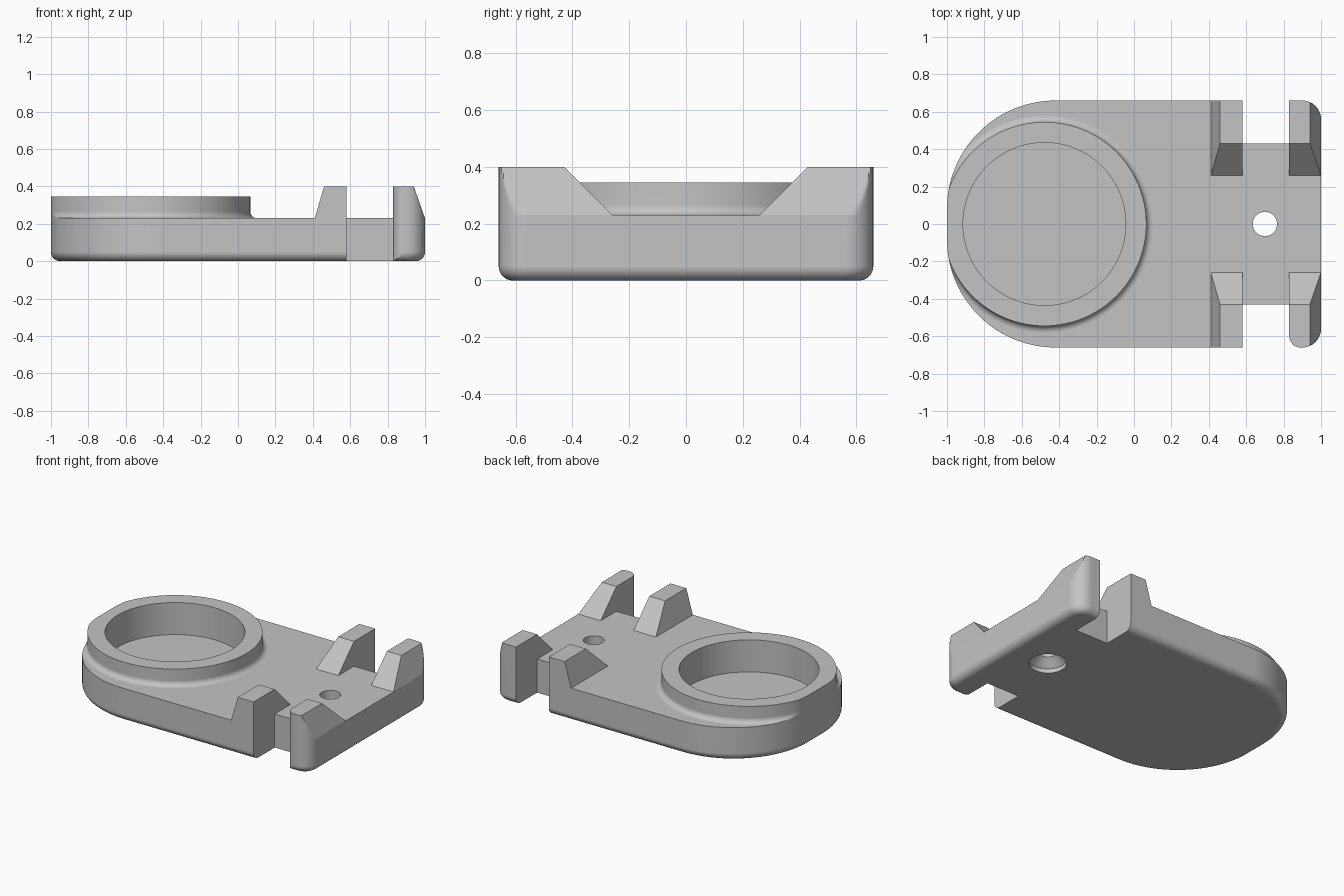
import bpy, bmesh
from math import cos, sin, sqrt, radians

cube = bpy.data.objects.get("Cube")
if cube:
    bpy.data.objects.remove(cube)

grey = bpy.data.materials.new("plain grey")
grey.use_nodes = True
grey.diffuse_color = (0.55, 0.55, 0.55, 1)
grey.node_tree.nodes["Principled BSDF"].inputs["Base Color"].default_value = (0.55, 0.55, 0.55, 1)

HALF_W, DECK, TOP = 0.66, 0.23, 0.40
RING_X, FLOOR = -0.479, 0.125
ROUND = 0.05


def arc(cx, cy, r, start, end, steps):
    angles = [radians(start + (end - start) * i / steps) for i in range(steps + 1)]
    return [(cx + r * cos(a), cy + r * sin(a)) for a in angles]


def circle(cx, r, sides):
    return arc(cx, 0, r, 0, 360, sides)[:-1]


def skin(bm, layers):
    """Add a tube of quads through (outline, z) layers; return its vertex rings."""
    rings = [[bm.verts.new((x, y, z)) for x, y in pts] for pts, z in layers]
    for low, high in zip(rings, rings[1:]):
        bridge(bm, low, high)
    return rings


def bridge(bm, low, high):
    for i in range(len(low)):
        j = (i + 1) % len(low)
        bm.faces.new((low[i], low[j], high[j], high[i]))


def fill(bm, *loops):
    """Fill a flat region whose later loops are holes."""
    edges = [bm.edges.get((a, b)) for loop in loops for a, b in zip(loop, loop[1:] + loop[:1])]
    bmesh.ops.triangle_fill(bm, edges=edges, use_beauty=True)


def finish(name, bm):
    bmesh.ops.recalc_face_normals(bm, faces=bm.faces[:])
    mesh = bpy.data.meshes.new(name)
    bm.to_mesh(mesh)
    bm.free()
    mesh.materials.append(grey)
    ob = bpy.data.objects.new(name, mesh)
    bpy.context.collection.objects.link(ob)
    bpy.ops.object.select_all(action='DESELECT')
    ob.select_set(True)
    bpy.context.view_layer.objects.active = ob
    bpy.ops.object.shade_smooth_by_angle(angle=radians(28))
    ob.modifiers.new("even_shading", 'WEIGHTED_NORMAL').keep_sharp = True


def body_outline(inset):
    """Plan of the body with both side notches, shrunk for the rounded bottom rim."""
    h = HALF_W - inset
    front_corner = [(x, max(y, -h)) for x, y in arc(0.89, -0.60, 0.06, 180, 270, 8)]
    return (arc(0.9, 0.56, 0.1 - inset, 0, 90, 12)
            + [(0.83, h), (0.83, 0.43), (0.58, 0.43), (0.58, h)]
            + arc(-0.42, 0.08, 0.58 - inset, 90, 180, 32)
            + arc(-0.42, -0.08, 0.58 - inset, 180, 270, 32)
            + [(0.58, -h), (0.58, -0.43), (0.83, -0.43)]
            + front_corner
            + arc(0.9, -0.56, 0.1 - inset, 270, 360, 12))


# Body: rounded bottom rim, pocket and countersunk screw hole
bm = bmesh.new()
layers = []
for step in range(9):
    a = radians(90 * step / 8)
    layers.append((body_outline(ROUND * (1 - sin(a))), ROUND * (1 - cos(a))))
walls = skin(bm, layers + [(body_outline(0), DECK)])
hole = skin(bm, [(circle(0.70, r, 48), z) for r, z in
                 [(0.118, 0), (0.118, 0.03), (0.065, 0.085), (0.065, DECK)]])
pocket = skin(bm, [(circle(RING_X, 0.45, 96), z) for z in (FLOOR, DECK)])
fill(bm, walls[0], hole[0])
fill(bm, walls[-1], hole[-1], pocket[-1])
bm.faces.new(pocket[0])
finish("mount_body", bm)


# Ring with a filleted foot, trimmed to the round end of the body
def trim(point):
    x, y = point
    bulge = max(abs(y) - 0.08, 0)
    return max(x, -0.42 - sqrt(0.58 ** 2 - bulge ** 2)), y


bm = bmesh.new()
profile = arc(0.58, 0.265, 0.035, 270, 180, 8) + [(0.545, 0.345), (0.435, 0.345), (0.435, FLOOR)]
rings = skin(bm, [([trim(p) for p in circle(RING_X, r, 128)], z) for r, z in profile])
bridge(bm, rings[-1], rings[0])
finish("ring", bm)


# Prongs: tapered blocks either side of each notch
def inner_section(drop, side):
    x, y = 0.46 - 0.29 * drop, 0.43 - drop
    return [(x, y), (0.58, y), (0.58, HALF_W), (x, HALF_W)]


def outer_section(drop, side):
    x, y = 0.94 + 0.35 * drop, 0.43 - drop
    corner = [(min(px, x), py) for px, py in arc(0.9, 0.56, 0.1, 0, 90, 24)]
    edge = [(0.83, HALF_W)] if side > 0 else arc(0.89, 0.60, 0.06, 90, 180, 8)
    return [(0.83, y), (x, y)] + corner + edge


for side, place in ((-1, "front"), (1, "back")):
    for kind, section, steps in (("inner", inner_section, 1), ("outer", outer_section, 8)):
        bm = bmesh.new()
        layers = []
        for step in range(steps + 1):
            drop = (TOP - DECK) * (1 - step / steps)
            layers.append(([(x, side * y) for x, y in section(drop, side)], TOP - drop))
        rings = skin(bm, layers)
        bm.faces.new(rings[0])
        bm.faces.new(rings[-1])
        finish(f"{place}_{kind}_prong", bm)
